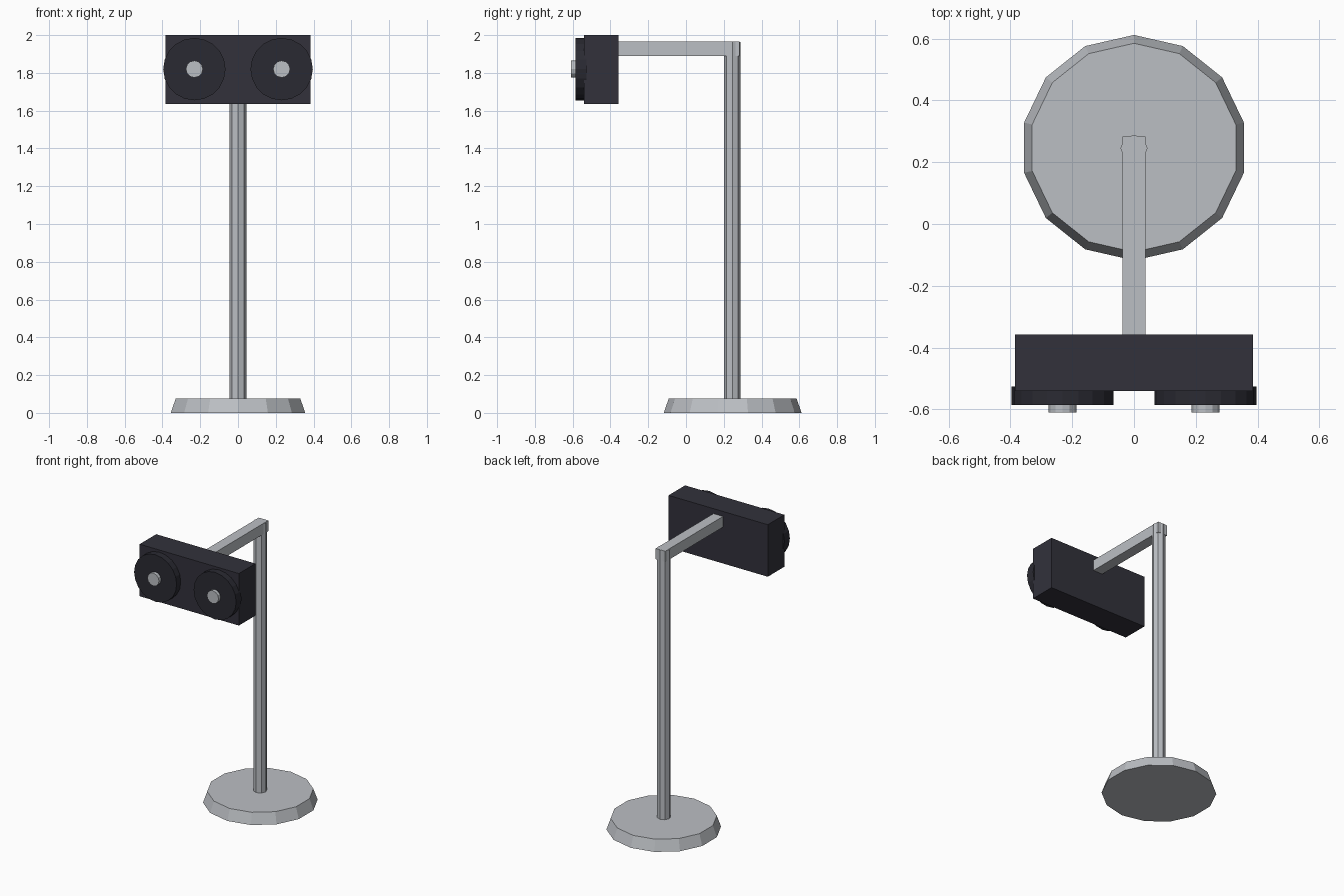
import bpy, bmesh, math
from mathutils import Matrix, Vector

if "Cube" in bpy.data.objects:
    bpy.data.objects.remove(bpy.data.objects["Cube"])


def material(name, rgb):
    m = bpy.data.materials.new(name)
    m.diffuse_color = (*rgb, 1)
    m.use_nodes = True
    m.node_tree.nodes["Principled BSDF"].inputs["Base Color"].default_value = m.diffuse_color
    return m


steel = material("light grey metal", (0.50, 0.52, 0.55))
shell = material("dark housing", (0.032, 0.031, 0.044))
rim = material("darker disc", (0.023, 0.023, 0.032))


def finish(bm, name, mat):
    bmesh.ops.recalc_face_normals(bm, faces=bm.faces)
    mesh = bpy.data.meshes.new(name)
    bm.to_mesh(mesh)
    bm.free()
    mesh.materials.append(mat)
    ob = bpy.data.objects.new(name, mesh)
    bpy.context.collection.objects.link(ob)
    return ob


def box(name, lo, hi, mat):
    lo, hi = Vector(lo), Vector(hi)
    bm = bmesh.new()
    bmesh.ops.create_cube(bm, size=1, matrix=Matrix.Translation((lo + hi) / 2)
                          @ Matrix.Diagonal((*(hi - lo), 1)))
    return finish(bm, name, mat)


def prism(name, start, axis, length, r1, r2, sides, mat):
    """Tapered cylinder growing from start along axis 'Z' (up) or 'Y' (to the front)."""
    bm = bmesh.new()
    rot = Matrix.Rotation(math.pi / 2, 4, 'X') if axis == 'Y' else Matrix()
    place = Matrix.Translation(start) @ rot @ Matrix.Translation((0, 0, length / 2))
    bmesh.ops.create_cone(bm, cap_ends=True, segments=sides, radius1=r1,
                          radius2=r2, depth=length, matrix=place)
    return finish(bm, name, mat)


# Stand: tapered foot, pole and forward arm
prism("base", (0, 0.247, 0), 'Z', 0.077, 0.365, 0.338, 14, steel)
prism("pole", (0, 0.245, 0.05), 'Z', 1.913, 0.044, 0.044, 8, steel)
box("arm", (-0.037, -0.40, 1.89), (0.037, 0.283, 1.965), steel)

# Head housing
box("head", (-0.385, -0.54, 1.635), (0.385, -0.357, 2.0), shell)

# Two discs with small hubs on the front
for side, x in (("left", -0.231), ("right", 0.231)):
    prism(side + "_disc", (x, -0.526, 1.82), 'Y', 0.06, 0.165, 0.165, 20, rim)
    prism(side + "_hub", (x, -0.56, 1.82), 'Y', 0.05, 0.045, 0.045, 12, steel)
